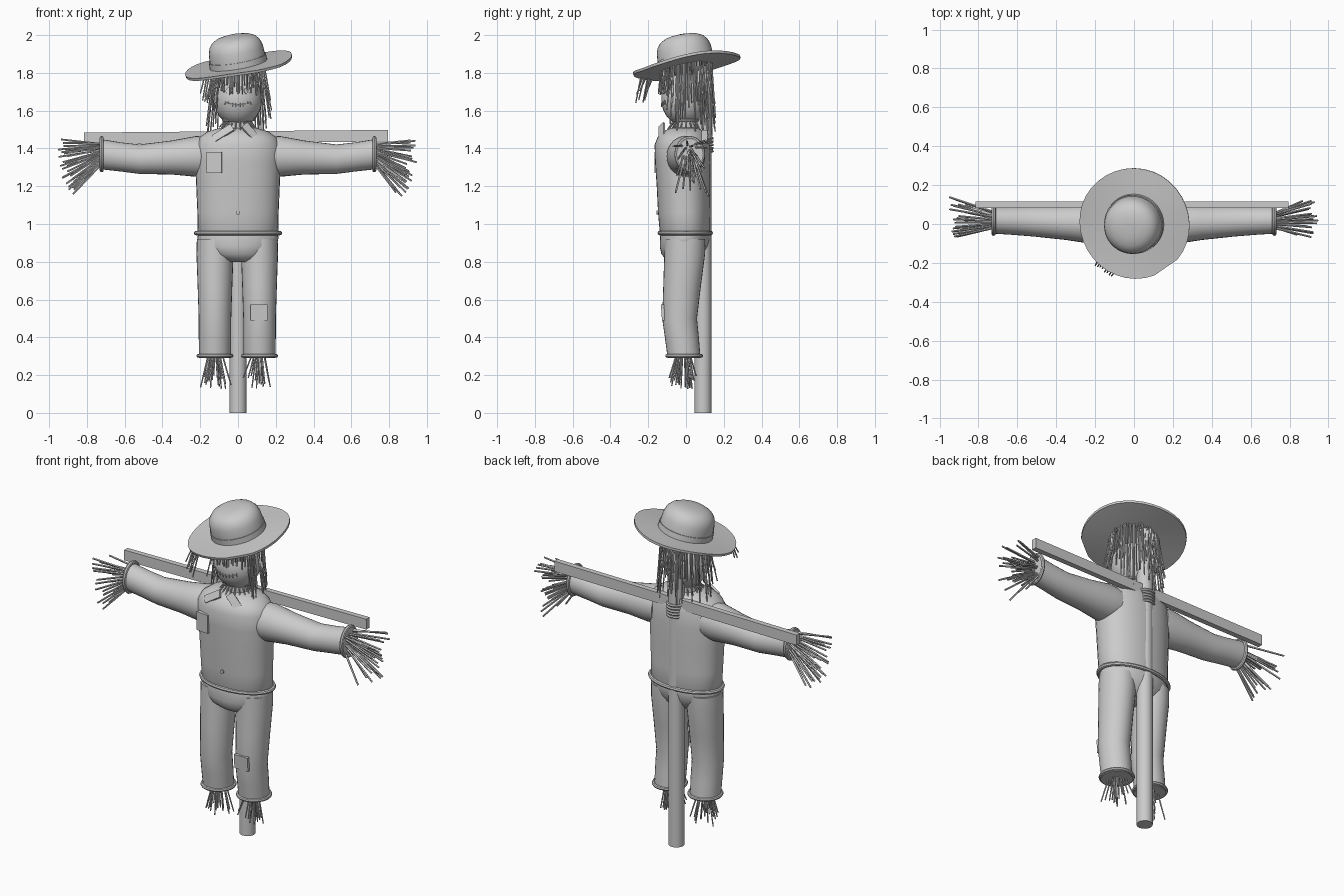
import bpy, bmesh, math, random
from math import sin, cos, pi, radians
from mathutils import Vector, Matrix

if "Cube" in bpy.data.objects:
    bpy.data.objects.remove(bpy.data.objects["Cube"])

random.seed(7)
U = random.uniform
grey = bpy.data.materials.new("plain_grey")
grey.diffuse_color = (0.6, 0.6, 0.6, 1)
grey.use_nodes = True
grey.node_tree.nodes["Principled BSDF"].inputs["Base Color"].default_value = grey.diffuse_color


def finish(bm, name):
    bmesh.ops.recalc_face_normals(bm, faces=bm.faces)
    me = bpy.data.meshes.new(name)
    bm.to_mesh(me)
    bm.free()
    me.materials.append(grey)
    ob = bpy.data.objects.new(name, me)
    bpy.context.collection.objects.link(ob)
    return ob


def loft(name, rows, axis="z", n=28, power=2.0):
    """Closed skin through oval rings: (position along axis, centre 1, centre 2, radius 1, radius 2)."""
    bm = bmesh.new()
    rings = []
    for t, c1, c2, r1, r2 in rows:
        ring = []
        for i in range(n):
            a = 2 * pi * i / n
            ca, sa = cos(a), sin(a)
            p = c1 + r1 * math.copysign(abs(ca) ** (2 / power), ca)
            q = c2 + r2 * math.copysign(abs(sa) ** (2 / power), sa)
            ring.append(bm.verts.new((p, q, t) if axis == "z" else (t, p, q)))
        rings.append(ring)
    for r, s in zip(rings, rings[1:]):
        for i in range(n):
            j = (i + 1) % n
            bm.faces.new((r[i], r[j], s[j], s[i]))
    bm.faces.new(rings[0])
    bm.faces.new(rings[-1])
    return finish(bm, name)


def ring(name, loc, r1, r2, thick, axis="z", n=32, m=8):
    """Rope ring around an axis."""
    bm = bmesh.new()
    rows = []
    for i in range(n):
        a = 2 * pi * i / n
        row = []
        for k in range(m):
            b = 2 * pi * k / m
            p, q, t = (r1 + thick * cos(b)) * cos(a), (r2 + thick * cos(b)) * sin(a), thick * sin(b)
            v = Vector((p, q, t) if axis == "z" else (t, p, q))
            row.append(bm.verts.new(v + Vector(loc)))
        rows.append(row)
    for i in range(n):
        r, s = rows[i], rows[(i + 1) % n]
        for k in range(m):
            bm.faces.new((r[k], r[(k + 1) % m], s[(k + 1) % m], s[k]))
    return finish(bm, name)


def box(name, loc, size, rot=(0, 0, 0)):
    bm = bmesh.new()
    bmesh.ops.create_cube(bm, size=1)
    bmesh.ops.scale(bm, vec=size, verts=bm.verts)
    ob = finish(bm, name)
    ob.location = loc
    ob.rotation_euler = [radians(a) for a in rot]
    return ob


def sticks(name, pairs, r, n=5):
    """One mesh of thin straws from start to end points."""
    bm = bmesh.new()
    for a, b in pairs:
        a, b = Vector(a), Vector(b)
        d = b - a
        m = Matrix.Translation((a + b) / 2) @ d.to_track_quat("Z", "Y").to_matrix().to_4x4()
        bmesh.ops.create_cone(bm, cap_ends=True, segments=n, radius1=r, radius2=r * 0.8,
                              depth=d.length, matrix=m)
    return finish(bm, name)


# wooden frame
loft("post", [(0, 0, .09, .045, .045), (1.84, 0, .09, .045, .045)], n=16)
box("crossbar", (-.01, .099, 1.46), (1.61, .032, .062), (0, -.5, 0))
for i in range(5):
    ring("lashing", (0, .09, 1.385 + i * .017), .049, .049, .008, n=20, m=6)

# shirt body
loft("shirt", [(.92, 0, -.005, .19, .12), (.955, 0, -.005, .213, .134), (1.06, 0, -.01, .215, .138),
               (1.2, 0, -.013, .221, .142), (1.33, 0, -.017, .227, .147), (1.42, 0, -.02, .225, .146),
               (1.46, 0, -.018, .203, .132), (1.49, 0, -.012, .16, .11), (1.508, 0, -.005, .10, .075),
               (1.512, 0, 0, .05, .04)], n=36, power=2.2)

# trousers
loft("trouser_seat", [(.80, .02, -.02, .09, .06), (.815, .015, -.02, .125, .088), (.84, 0, -.018, .165, .112),
                      (.88, 0, -.012, .205, .127), (.93, 0, -.005, .215, .132), (.95, 0, -.005, .21, .13)],
     n=36)
for side, dx in ((-1, -.008), (1, 0)):
    cx = side * .114 + dx
    loft("trouser_leg", [(.92, cx, -.005, .096, .108), (.84, cx, -.007, .098, .108),
                         (.68, cx, -.02, .092, .1), (.5, cx, -.034, .086, .092),
                         (.4, cx, -.022, .086, .09), (.29, cx, -.01, .084, .087)])
    ring("ankle_rope", (cx, -.01, .302), .088, .09, .01)
    # straw feet
    feet = []
    for i in range(22):
        a, k = U(0, 2 * pi), U(.2, 1)
        feet.append(((cx + .045 * k * cos(a), -.01 + .045 * k * sin(a), .31),
                     (cx + .1 * k * cos(a), -.01 + .09 * k * sin(a), U(.125, .2))))
    sticks("foot_straw", feet, .0045)

# sleeves and straw hands
for s in (-1, 1):
    loft("sleeve", [(s * .16, 0, 1.36, .10, .10), (s * .22, .0, 1.358, .102, .108),
                    (s * .35, .006, 1.352, .088, .09), (s * .52, .014, 1.343, .078, .078),
                    (s * .62, .017, 1.355, .073, .077), (s * .73, .02, 1.37, .069, .08)], axis="x")
    ring("wrist_rope", (s * .722, .02, 1.37), .07, .085, .011, axis="x")
    hand = []
    for i in range(28):
        t = i / 27
        ang = radians(5 - 56 * t + U(-5, 5))
        ln, dy = U(.19, .245), U(-1, 1)
        z0 = 1.425 - .1 * t
        x0 = .715
        hand.append(((s * x0, .02 + .04 * dy, z0),
                     (s * (x0 + ln * cos(ang)), .035 + .105 * dy, z0 + ln * sin(ang))))
    sticks("hand_straw", hand, .0065)

# waist rope
ring("belt_rope", (0, -.004, .952), .222, .135, .012, n=40)

# collar, patches and buttons
box("collar_left", (-.078, -.128, 1.482), (.115, .012, .045), (-35, -32, 0))
box("collar_right", (.07, -.128, 1.482), (.115, .012, .045), (-35, 48, 0))
box("chest_patch", (-.125, -.151, 1.325), (.08, .022, .11), (0, 0, -8))
box("knee_patch", (.11, -.122, .532), (.09, .016, .085), (4, 0, 0))
loft("shirt_button", [(-.156, 0, 0, .011, .011), (-.138, 0, 0, .011, .011)], n=12).matrix_world = \
    Matrix.Translation((0, 0, 1.06)) @ Matrix(((1, 0, 0, 0), (0, 0, 1, 0), (0, -1, 0, 0), (0, 0, 0, 1)))

# sack head and neck
loft("head", [(1.66 + .14 * sin(a), 0, -.005, .128 * cos(a) + .001, .126 * cos(a) + .001)
              for a in [radians(-88 + 16 * i) for i in range(12)]])
loft("neck", [(1.49, 0, 0, .075, .07), (1.56, 0, 0, .07, .065)], n=20)
ring("neck_rope", (0, 0, 1.552), .075, .07, .01)
sticks("neck_straw", [((.06 * cos(a), .06 * sin(a), 1.555), (.1 * cos(a), .1 * sin(a), U(1.49, 1.515)))
                      for a in [2 * pi * i / 22 for i in range(22)]], .0045)


def on_face(x, z, lift=0.002):
    k = max(0, 1 - (x / .128) ** 2 - ((z - 1.66) / .14) ** 2)
    return Vector((x, -.005 - .126 * math.sqrt(k) - lift, z))


# stitched mouth and button eyes
mouth = [on_face(x, 1.63 + 3 * x * x) for x in [-.07 + .02 * i for i in range(8)]]
stitches = [(p + Vector((0, 0, -.011)), p + Vector((0, -.001, .011))) for p in mouth]
sticks("mouth_stitches", list(zip(mouth, mouth[1:])) + stitches, .003)
for x in (-.048, .048):
    p = on_face(x, 1.705)
    eye = loft("eye", [(-.004, 0, 0, .018, .018), (.004, 0, 0, .018, .018)], n=14)
    eye.location = p
    eye.rotation_euler = Vector((x, p.y, .03)).to_track_quat("Z", "Y").to_euler()


# straw hair hanging from under the hat
def brim_z(x, y):
    return 1.835 + .18 * x + .18 * y


hair = []
for i in range(92):
    a = 2 * pi * i / 92 + U(-.03, .03)
    front = -sin(a)
    r0 = U(.118, .135)
    x, y = r0 * cos(a), r0 * sin(a)
    if front > .6:
        r1, z1 = r0 + U(.005, .02), U(1.68, 1.74)
    else:
        r1, z1 = U(.14, .18), U(1.46, 1.66)
    hair.append(((x, y, brim_z(x, y)), (r1 * cos(a), min(.155, r1 * sin(a)), z1)))
sticks("hair_straw", hair, .0045)
sticks("brim_straw", [((x, y, brim_z(x, y)), (x - .02, y - .02 - U(0, .02), U(1.64, 1.71)))
                      for x, y in [(-.095 - .012 * i, -.24 + .009 * i) for i in range(8)]], .0045)

# tilted hat
tilt = Vector((0, 0, 1)).rotation_difference(Vector((-.18, -.18, 1)))
brim = loft("hat_brim", [(-.007, 0, 0, .1, .1), (-.008, 0, 0, .2, .2), (-.006, 0, 0, .286, .286),
                         (.008, 0, 0, .288, .288), (.008, 0, 0, .2, .2), (.01, 0, 0, .14, .14)], n=36)
for v in brim.data.vertices:
    a = math.atan2(v.co.y, v.co.x)
    k = max(0, v.co.xy.length - .15) / .14
    v.co.z += .007 * k * sin(3 * a + .6)
    if -1.05 < a < -.7:
        v.co.xy *= 1 - .03 * k
crown = loft("hat_crown", [(0, 0, 0, .15, .15), (.05, 0, 0, .148, .148), (.09, 0, 0, .145, .145),
                           (.12, 0, 0, .136, .136), (.142, 0, 0, .118, .118), (.156, 0, 0, .092, .092),
                           (.164, 0, 0, .055, .055), (.166, 0, 0, .02, .02)], n=36)
band = loft("hat_band", [(.006, 0, 0, .154, .154), (.042, 0, 0, .153, .153)], n=36)
for ob in (brim, crown, band):
    ob.rotation_mode = "QUATERNION"
    ob.rotation_quaternion = tilt
    ob.location = (.004, .004, 1.837)

# smooth shading with sharp edges kept
for ob in bpy.context.collection.objects:
    ob.select_set(True)
    bpy.context.view_layer.objects.active = ob
bpy.ops.object.shade_smooth_by_angle(angle=radians(40))
